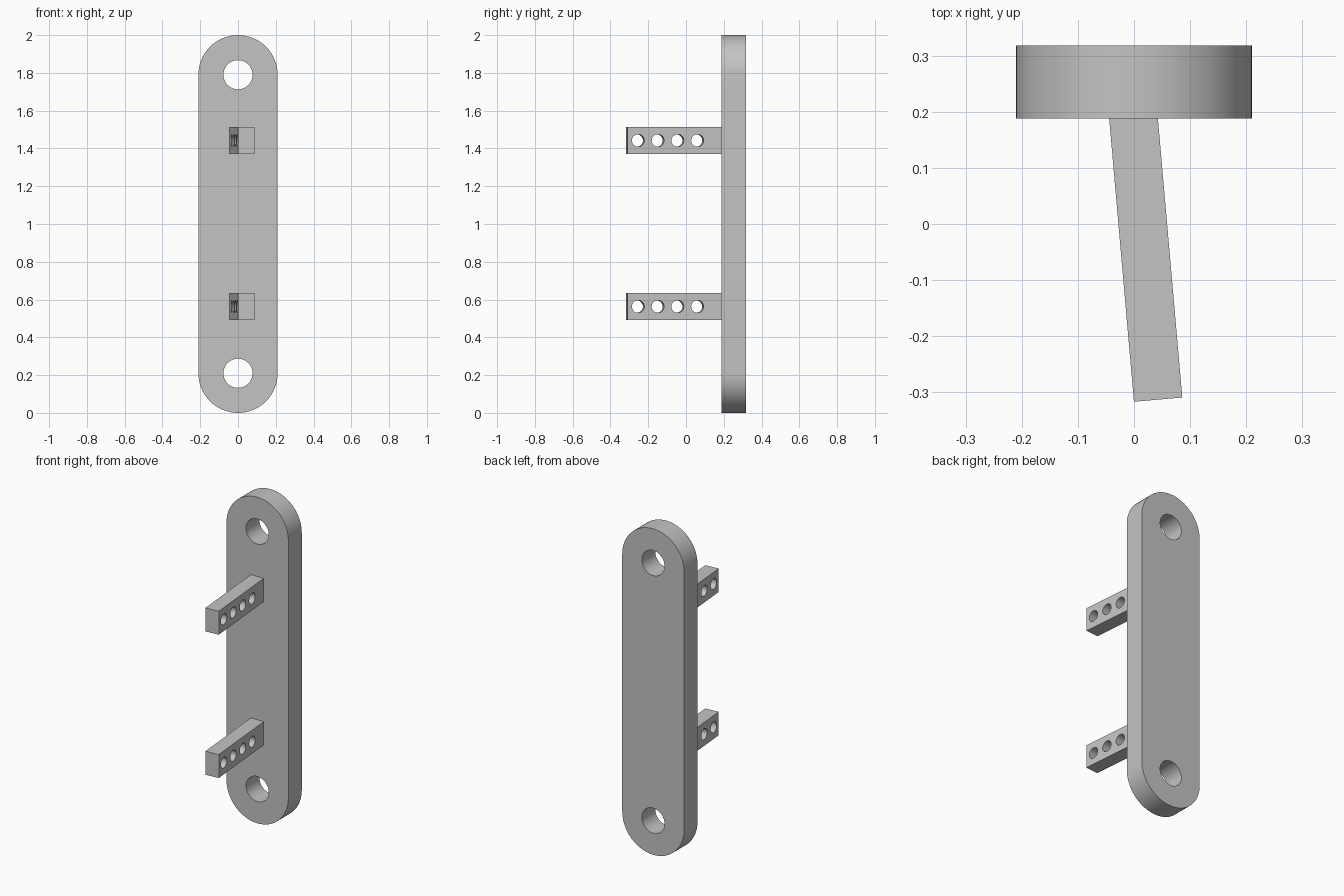
import bpy
import bmesh
from math import cos, sin, pi, radians
from mathutils import Matrix, Vector

cube = bpy.data.objects.get("Cube")
if cube:
    bpy.data.objects.remove(cube, do_unlink=True)

grey = bpy.data.materials.new("plain grey")
grey.use_nodes = True
colour = (0.55, 0.55, 0.55, 1)
grey.diffuse_color = colour
grey.node_tree.nodes["Principled BSDF"].inputs["Base Color"].default_value = colour


def arc(cx, cy, r, start, end, steps):
    return [(cx + r * cos(start + (end - start) * i / steps),
             cy + r * sin(start + (end - start) * i / steps)) for i in range(steps + 1)]


def circle(cx, cy, r, steps=48):
    return arc(cx, cy, r, 0, 2 * pi, steps)[:-1]


def slab(name, outlines, thickness, origin, u, v):
    """Fill the outlines (the first with the others as holes), give it
    thickness, and place it with its plane along the directions u and v."""
    curve = bpy.data.curves.new(name + "_profile", "CURVE")
    curve.dimensions = "2D"
    curve.fill_mode = "BOTH"
    curve.extrude = thickness / 2
    for points in outlines:
        spline = curve.splines.new("POLY")
        spline.points.add(len(points) - 1)
        for p, (x, y) in zip(spline.points, points):
            p.co = (x, y, 0, 1)
        spline.use_cyclic_u = True
    helper = bpy.data.objects.new(name + "_profile", curve)
    bpy.context.collection.objects.link(helper)
    graph = bpy.context.evaluated_depsgraph_get()
    mesh = bpy.data.meshes.new_from_object(helper.evaluated_get(graph))
    bpy.data.objects.remove(helper, do_unlink=True)
    bpy.data.curves.remove(curve)

    # weld caps to walls and place the slab
    bm = bmesh.new()
    bm.from_mesh(mesh)
    bmesh.ops.remove_doubles(bm, verts=bm.verts, dist=0.0001)
    u, v = Vector(u), Vector(v)
    basis = Matrix((u, v, u.cross(v))).transposed().to_4x4()
    bm.transform(Matrix.Translation(origin) @ basis)
    bmesh.ops.recalc_face_normals(bm, faces=bm.faces)
    bm.to_mesh(mesh)
    bm.free()
    mesh.name = name
    mesh.materials.clear()
    mesh.materials.append(grey)

    obj = bpy.data.objects.new(name, mesh)
    bpy.context.collection.objects.link(obj)
    bpy.ops.object.select_all(action="DESELECT")
    obj.select_set(True)
    bpy.context.view_layer.objects.active = obj
    bpy.ops.object.shade_smooth_by_angle(angle=radians(30))
    return obj


# Round-ended back plate with a bolt hole near each end
R = 0.21
outline = arc(0, 2 - R, R, 0, pi, 32) + arc(0, R, R, pi, 2 * pi, 32)
bolt_holes = [circle(0, z, 0.077) for z in (R, 2 - R)]
slab("back_plate", [outline] + bolt_holes, 0.13, (0, 0.253, 0), (1, 0, 0), (0, 0, 1))

# Two slightly angled bars, each drilled with a row of four holes
tilt = radians(5)
length, half = 0.53, 0.072
bar = [(0, -half), (length, -half), (length, half), (0, half)]
drilled = [circle(0.056 + 0.105 * i, 0, 0.033, 32) for i in range(4)]
for name, z in (("lower_bar", 0.563), ("upper_bar", 1.442)):
    slab(name, [bar] + drilled, 0.0865, (0.043, -0.313, z),
         (-sin(tilt), cos(tilt), 0), (0, 0, 1))
